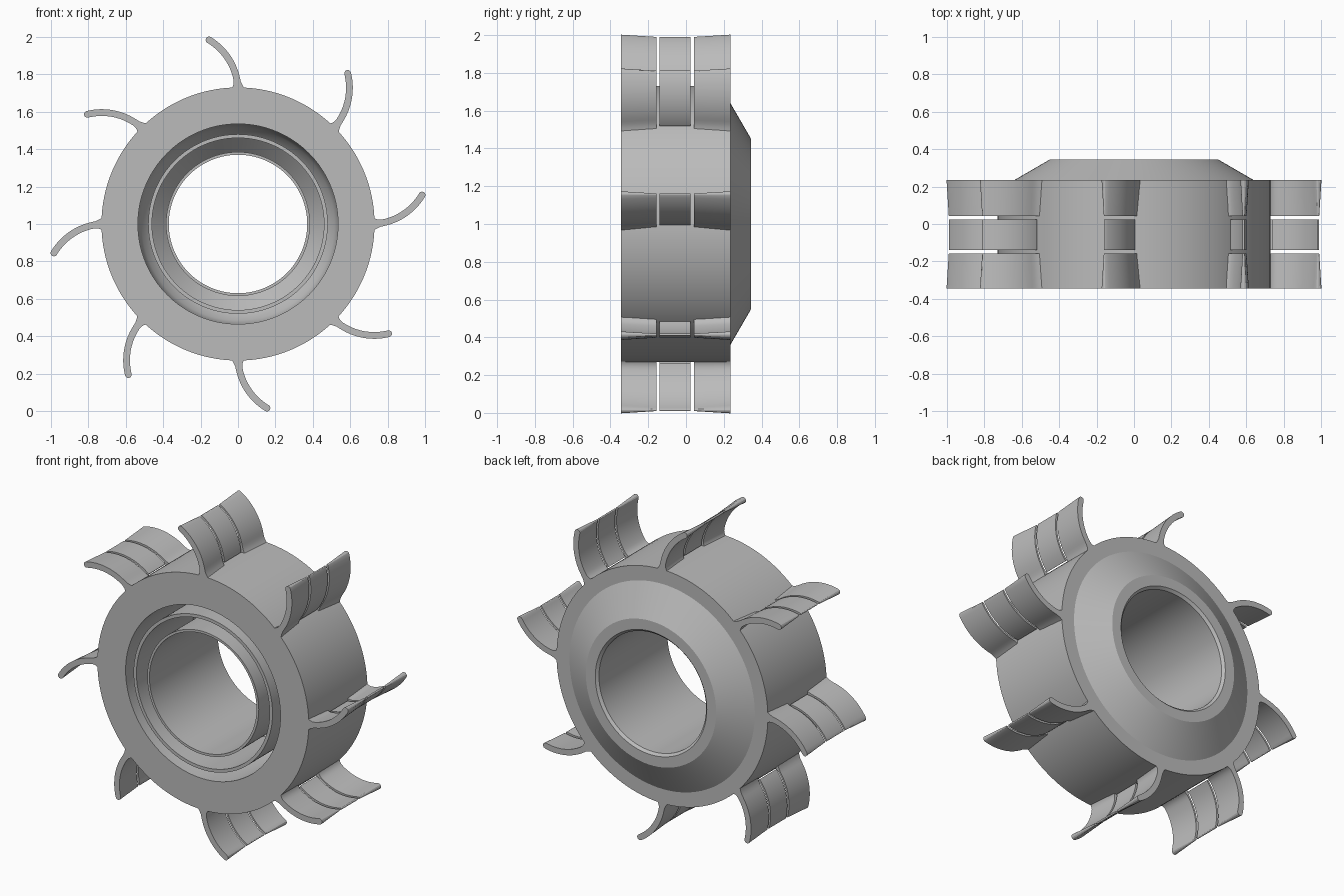
import bpy, bmesh
from math import sin, cos, pi, radians
from mathutils import Vector

cube = bpy.data.objects.get("Cube")
if cube:
    bpy.data.objects.remove(cube, do_unlink=True)

grey = bpy.data.materials.new("plain_grey")
grey.use_nodes = True
grey.diffuse_color = (0.5, 0.5, 0.5, 1)
grey.node_tree.nodes["Principled BSDF"].inputs["Base Color"].default_value = grey.diffuse_color

AXIS = Vector((0, 0, 1))
FRONT, BACK = -0.345, 0.235
HUB_R = 0.73


def finish_mesh(bm, name):
    bmesh.ops.recalc_face_normals(bm, faces=bm.faces)
    mesh = bpy.data.meshes.new(name)
    bm.to_mesh(mesh)
    bm.free()
    mesh.materials.append(grey)
    return mesh


def place(mesh, name, angle=0):
    ob = bpy.data.objects.new(name, mesh)
    ob.location = AXIS
    ob.rotation_euler.y = angle
    bpy.context.collection.objects.link(ob)
    return ob


def loft(bm, rings, close=False):
    """Skin matching closed rings of points; cap the ends or join them up."""
    rows = [[bm.verts.new(p) for p in ring] for ring in rings]
    n = len(rows[0])
    pairs = list(zip(rows, rows[1:] + rows[:1])) if close else list(zip(rows, rows[1:]))
    for a, b in pairs:
        for i in range(n):
            j = (i + 1) % n
            bm.faces.new((a[i], a[j], b[j], b[i]))
    if not close:
        bm.faces.new(rows[0])
        bm.faces.new(rows[-1])


# Hub: turned section of (radius, depth) with two thin sleeves inside
section = [
    (HUB_R, FRONT), (HUB_R, BACK), (0.64, BACK), (0.45, 0.345),   # rim and rear cone
    (0.385, 0.345), (0.37, 0.33), (0.37, FRONT),                  # bore
    (0.385, FRONT), (0.385, 0.26), (0.46, 0.18), (0.46, FRONT),   # inner groove
    (0.48, FRONT), (0.48, 0.17), (0.515, 0.13), (0.535, 0.07), (0.535, FRONT),
]
STEPS = 128
bm = bmesh.new()
loft(bm, [[(r * cos(2 * pi * k / STEPS), y, r * sin(2 * pi * k / STEPS)) for r, y in section]
          for k in range(STEPS)], close=True)
hub = place(finish_mesh(bm, "hub"), "hub")

# Curved vane outline, sweeping from the hub to a rounded tip
BEND, ROOT, SWEEP = 0.32, 0.71, radians(59)


def vane_outline(y, half, flare, start):
    upper, lower = [], []
    samples = 20
    for i in range(samples + 1):
        a = start + (SWEEP - start) * i / samples
        x, z = ROOT + BEND * sin(a), BEND * (1 - cos(a))
        h = half + flare * max(0, 1 - (x - ROOT) / 0.06) ** 2
        nx, nz = -sin(a), cos(a)
        upper.append((x + nx * h, y, z + nz * h))
        lower.append((x - nx * h, y, z - nz * h))
    tip = []
    for k in range(1, 6):
        t = SWEEP + pi / 2 - pi * k / 6
        tip.append((x + half * cos(t), y, z + half * sin(t)))
    return upper + tip + lower[::-1]


# Outer flaps thin out towards the slots; the middle flap is thin throughout
THICK, THIN = 0.018, 0.006
bm = bmesh.new()
loft(bm, [vane_outline(FRONT, THICK, 0.03, 0), vane_outline(-0.157, THIN, 0.02, 0)])
loft(bm, [vane_outline(0.042, THIN, 0.02, 0), vane_outline(BACK, THICK, 0.03, 0)])
loft(bm, [vane_outline(-0.14, THIN, 0, 0.09), vane_outline(0.025, THIN, 0, 0.09)])
vane_mesh = finish_mesh(bm, "vane")
vanes = [place(vane_mesh, f"vane_{i + 1}", i * pi / 4) for i in range(8)]

# Smooth curved walls, crisp edges
bpy.ops.object.select_all(action='DESELECT')
for ob in (hub, vanes[0]):
    ob.select_set(True)
bpy.context.view_layer.objects.active = hub
bpy.ops.object.shade_smooth_by_angle(angle=radians(25))
